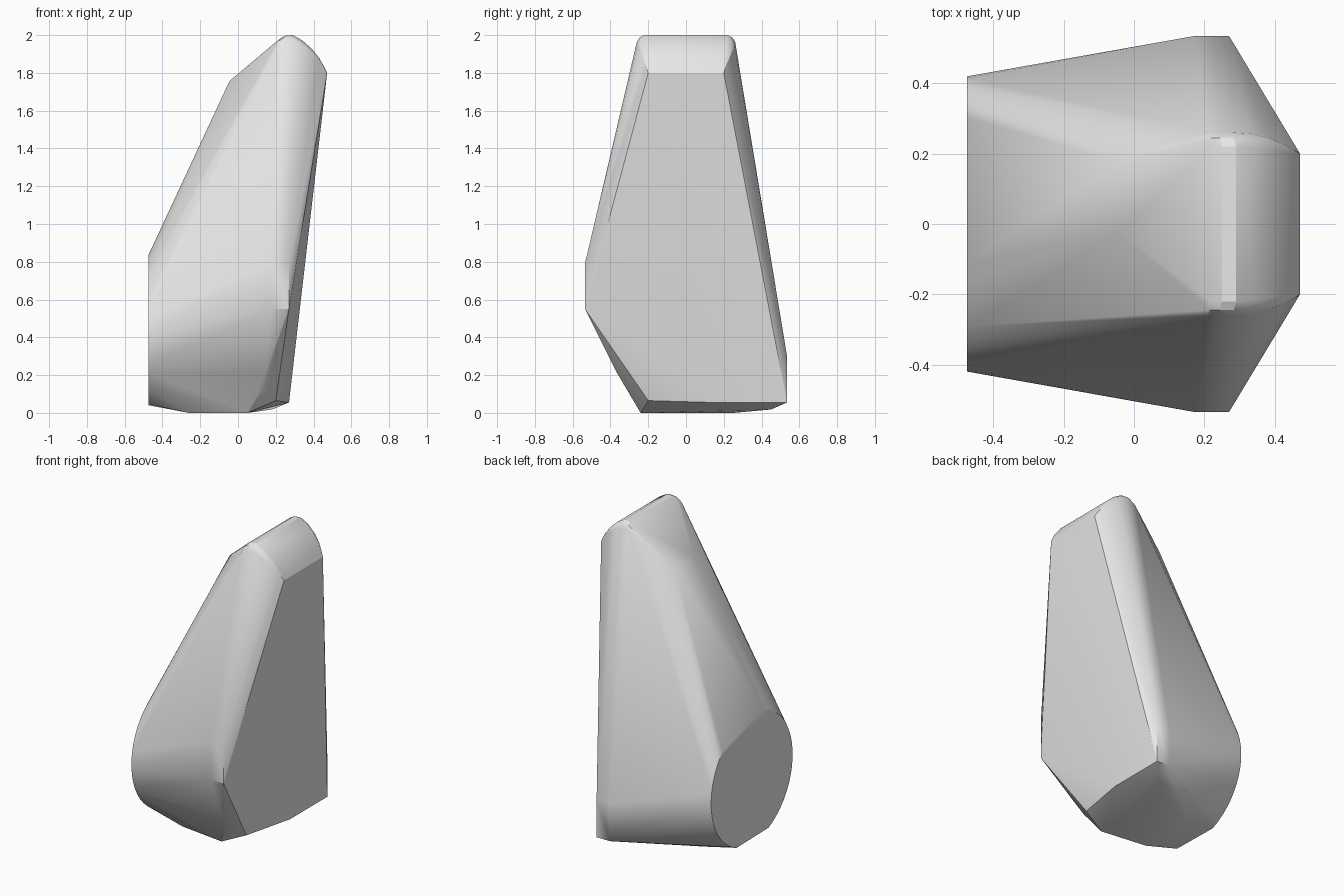
import bpy
import bmesh
from math import cos, sin, radians

cube = bpy.data.objects.get("Cube")
if cube:
    bpy.data.objects.remove(cube, do_unlink=True)

grey = bpy.data.materials.new("plain_grey")
grey.use_nodes = True
grey.diffuse_color = (0.8, 0.8, 0.8, 1)
grey.node_tree.nodes["Principled BSDF"].inputs["Base Color"].default_value = grey.diffuse_color

points = []

# Round side face, with one chord cut off the top and one off the bottom
for angle in list(range(106, 248, 7)) + list(range(-68, 46, 7)):
    a = radians(angle)
    points.append((-0.475, 0.42 * cos(a), 0.43 + 0.42 * sin(a)))

# Rounded cap: a narrow crown profile with a slightly wider rim just below
crown = [(0.22, 1.98), (0.25, 1.998), (0.29, 2.0), (0.34, 1.972),
         (0.39, 1.928), (0.43, 1.878), (0.455, 1.835), (0.472, 1.8)]
for x, z in crown:
    t = max(0, (x - 0.3) / 0.172)
    for side in (-1, 1):
        points.append((x, side * (0.22 - 0.02 * t), z))
        points.append((x - 0.006 * (1 - t), side * (0.245 - 0.045 * t * t), z - 0.012 * (1 - t)))
        points.append((x - 0.01 * (1 - t), side * (0.26 - 0.06 * t * t), z - 0.035 * (1 - t)))

# Short ridge on the sloping top
points += [(-0.045, -0.02, 1.757), (-0.045, 0.18, 1.757)]

# Blunt front and back edges
for y, low, high in ((-0.535, 0.55, 0.79), (0.535, 0.055, 0.3)):
    for x in (0.175, 0.27):
        points += [(x, y, low), (x, y, high)]

# Lower corners and flat underside
points += [(0.27, 0.15, 0.055), (0.2, -0.2, 0.065),
           (0.15, -0.37, 0.22), (0.13, -0.31, 0.12),
           (0.05, -0.24, 0), (-0.26, -0.2, 0),
           (-0.26, 0.18, 0), (0.05, 0.25, 0), (0.18, 0.45, 0.018)]

# Skin all the guide points as one faceted body
bm = bmesh.new()
for p in points:
    bm.verts.new(p)
hull = bmesh.ops.convex_hull(bm, input=bm.verts[:])
loose = [v for v in bm.verts if not v.link_faces]
bmesh.ops.delete(bm, geom=loose, context='VERTS')
bmesh.ops.dissolve_limit(bm, angle_limit=radians(0.5), verts=bm.verts[:], edges=bm.edges[:])
bmesh.ops.recalc_face_normals(bm, faces=bm.faces[:])
mesh = bpy.data.meshes.new("faceted_body")
bm.to_mesh(mesh)
bm.free()
mesh.materials.append(grey)

body = bpy.data.objects.new("faceted_body", mesh)
bpy.context.collection.objects.link(body)
bpy.ops.object.select_all(action='DESELECT')
body.select_set(True)
bpy.context.view_layer.objects.active = body
bpy.ops.object.shade_smooth_by_angle(angle=radians(25))
